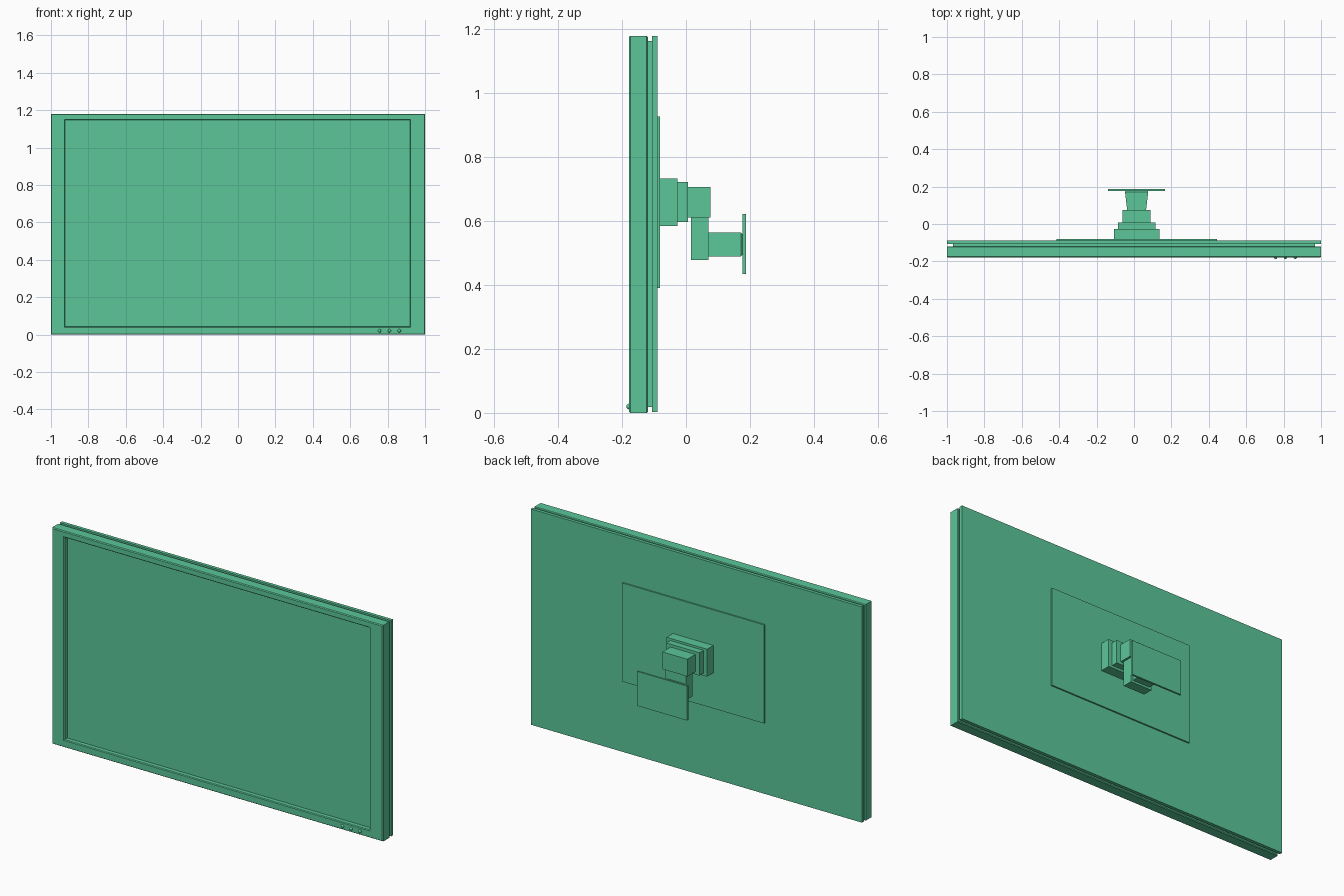
import bpy, bmesh

if "Cube" in bpy.data.objects:
    bpy.data.objects.remove(bpy.data.objects["Cube"])

CX = 0.014   # the wall mount sits slightly off the centre line

# One green finish for every part
green = bpy.data.materials.new("green_finish")
green.diffuse_color = (0.105, 0.567, 0.318, 1)
green.use_nodes = True
green.node_tree.nodes["Principled BSDF"].inputs["Base Color"].default_value = green.diffuse_color


def loft(name, rings, cap_front=True):
    """Skin rectangular rings (y, x0, x1, z0, z1) into one flat-faced part."""
    bm = bmesh.new()
    loops = [[bm.verts.new(p) for p in ((x0, y, z0), (x1, y, z0), (x1, y, z1), (x0, y, z1))]
             for y, x0, x1, z0, z1 in rings]
    for a, b in zip(loops, loops[1:]):
        for i in range(4):
            j = (i + 1) % 4
            bm.faces.new((a[i], a[j], b[j], b[i]))
    if cap_front:
        bm.faces.new(loops[0])
    bm.faces.new(loops[-1])
    bmesh.ops.recalc_face_normals(bm, faces=bm.faces[:])
    mesh = bpy.data.meshes.new(name)
    bm.to_mesh(mesh)
    bm.free()
    mesh.materials.append(green)
    obj = bpy.data.objects.new(name, mesh)
    bpy.context.collection.objects.link(obj)
    return obj


def box(name, y0, y1, x0, x1, z0, z1):
    return loft(name, [(y0, x0, x1, z0, z1), (y1, x0, x1, z0, z1)])


def mount_box(name, y0, y1, half, z0, z1):
    return box(name, y0, y1, CX - half, CX + half, z0, z1)


def grow(rect, d):
    x0, x1, z0, z1 = rect
    return (x0 - d, x1 + d, z0 - d, z1 + d)


# Front housing: recess wall, bezel face and outer sides with small chamfers
opening = (-0.924, 0.919, 0.042, 1.146)
outer = (-1, 1, 0, 1.18)
e = 0.004
loft("front_housing", [
    (-0.153, *opening),
    (-0.175, *opening),
    (-0.179, *grow(opening, e)),
    (-0.179, *grow(outer, -e)),
    (-0.174, *outer),
    (-0.123, *outer),
    (-0.119, *grow(outer, -e)),
], cap_front=False)
box("screen", -0.153, -0.148, *opening)

# Recessed seam and back panel
box("seam_core", -0.119, -0.107, -0.968, 0.968, 0.019, 1.163)
box("back_panel", -0.107, -0.089, -1, 1, 0.002, 1.18)

# Mounting plate and stepped joint blocks
mount_box("mounting_plate", -0.089, -0.081, 0.429, 0.39, 0.928)
mount_box("joint_block_large", -0.081, -0.027, 0.122, 0.584, 0.734)
mount_box("joint_block_medium", -0.027, 0.007, 0.1, 0.597, 0.722)
mount_box("joint_block_small", 0.007, 0.076, 0.075, 0.612, 0.706)

# Drop arm, flared wall arm and wall plate
mount_box("drop_arm", 0.016, 0.07, 0.064, 0.478, 0.612)
loft("wall_arm", [
    (0.07, CX - 0.05, CX + 0.05, 0.49, 0.564),
    (0.172, CX - 0.062, CX + 0.062, 0.49, 0.564),
    (0.177, CX - 0.058, CX + 0.058, 0.495, 0.559),
])
mount_box("wall_plate", 0.177, 0.187, 0.152, 0.434, 0.622)

# Three control buttons on the lower bezel
for i in range(3):
    bpy.ops.mesh.primitive_uv_sphere_add(segments=16, ring_count=8, radius=0.009,
                                         location=(0.757 + 0.0525 * i, -0.178, 0.02))
    button = bpy.context.object
    button.name = f"button_{i + 1}"
    button.data.materials.append(green)
    bpy.ops.object.shade_smooth()
